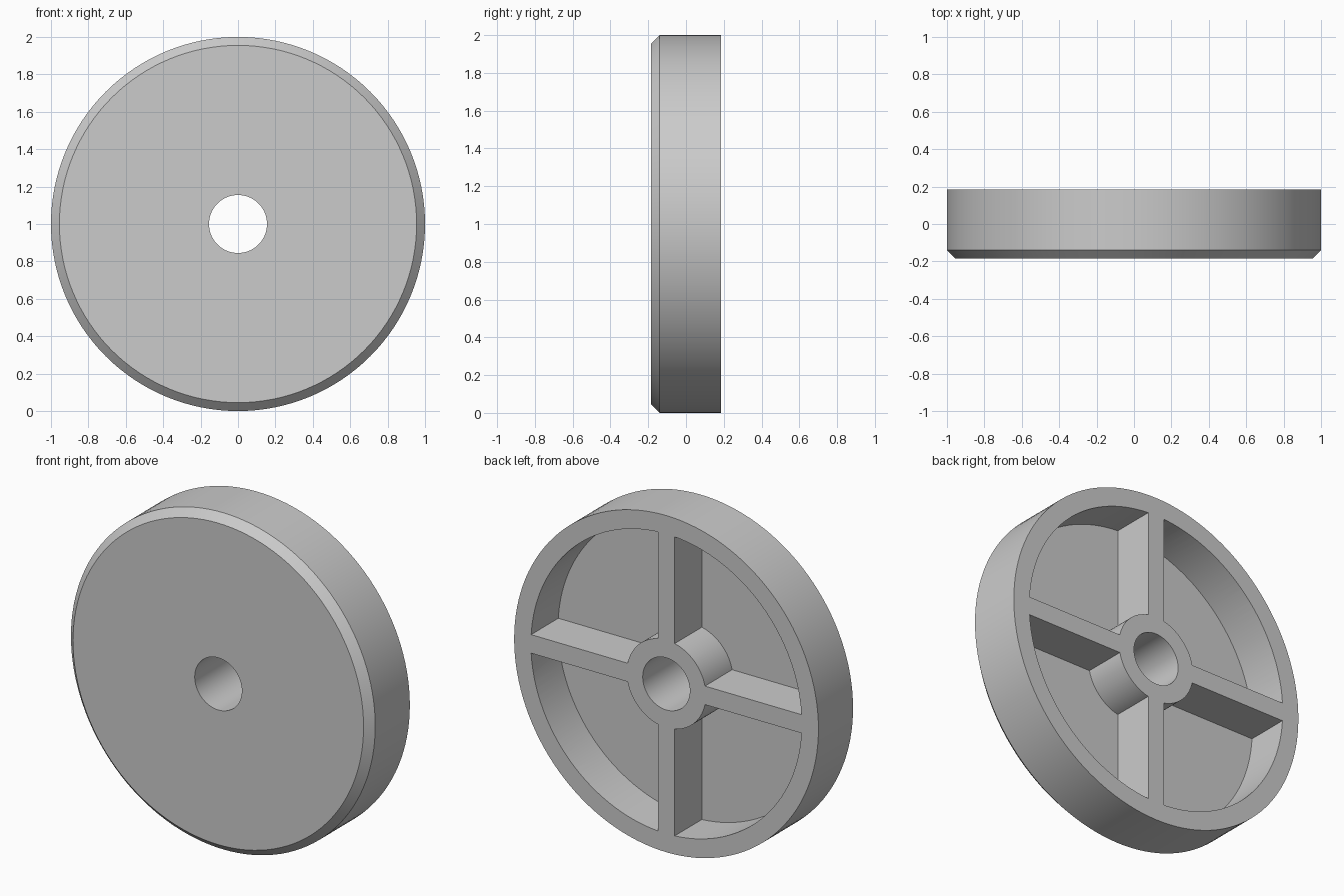
import bpy, bmesh
from math import pi, sin, cos, asin, radians
from mathutils import Vector

if "Cube" in bpy.data.objects:
    bpy.data.objects.remove(bpy.data.objects["Cube"])

# Main dimensions
BACK, FRONT, FLOOR = 0.185, -0.185, -0.07
OUTER, RIM, HUB, BORE = 1.0, 0.89, 0.26, 0.155
CHAMFER, RIB_HALF = 0.045, 0.055
CENTRE = Vector((0, 0, 1))
SIDES = 128


def make_object(name, bm):
    bmesh.ops.recalc_face_normals(bm, faces=bm.faces)
    mesh = bpy.data.meshes.new(name)
    bm.to_mesh(mesh)
    bm.free()
    obj = bpy.data.objects.new(name, mesh)
    bpy.context.collection.objects.link(obj)
    return obj


def lathe(name, profile):
    """Spin a closed (radius, y) profile around the axle."""
    bm = bmesh.new()
    rings = []
    for i in range(SIDES):
        a = 2 * pi * i / SIDES
        rings.append([bm.verts.new(CENTRE + Vector((r * cos(a), y, r * sin(a))))
                      for r, y in profile])
    n = len(profile)
    for i, ring in enumerate(rings):
        after = rings[(i + 1) % SIDES]
        for j in range(n):
            k = (j + 1) % n
            bm.faces.new((ring[j], ring[k], after[k], after[j]))
    return make_object(name, bm)


def arc(radius, turn, steps):
    """Quarter arc stopping short of the ribs on both sides."""
    gap = asin(RIB_HALF / radius)
    angles = [gap + (pi / 2 - 2 * gap) * i / steps for i in range(steps + 1)]
    return [CENTRE + Vector((radius * cos(a + turn), FLOOR, radius * sin(a + turn)))
            for a in angles]


def pocket_cutter():
    """Four ring sectors that hollow out the back between the ribs."""
    bm = bmesh.new()
    for quarter in range(4):
        turn = quarter * pi / 2
        outline = arc(RIM, turn, 32) + arc(HUB, turn, 24)[::-1]
        face = bm.faces.new([bm.verts.new(p) for p in outline])
        extruded = bmesh.ops.extrude_face_region(bm, geom=[face], use_keep_orig=True)
        top = [v for v in extruded["geom"] if isinstance(v, bmesh.types.BMVert)]
        bmesh.ops.translate(bm, verts=top, vec=(0, BACK - FLOOR + 0.1, 0))
    return make_object("pocket_cutter", bm)


# Bored disc with a chamfered front edge
wheel = lathe("wheel", [
    (BORE, FRONT), (OUTER - CHAMFER, FRONT), (OUTER, FRONT + CHAMFER),
    (OUTER, BACK), (BORE, BACK)])

# Pockets leave the rim, hub and four ribs standing
cutter = pocket_cutter()
cutter.hide_render = True
cut = wheel.modifiers.new("pockets", "BOOLEAN")
cut.operation = "DIFFERENCE"
cut.solver = "EXACT"
cut.object = cutter
bpy.ops.object.select_all(action="DESELECT")
wheel.select_set(True)
bpy.context.view_layer.objects.active = wheel
bpy.ops.object.modifier_apply(modifier=cut.name)
bpy.data.objects.remove(cutter)

# Single plain grey
grey = bpy.data.materials.new("light_grey")
grey.use_nodes = True
colour = (0.6, 0.6, 0.6, 1)
grey.diffuse_color = colour
grey.node_tree.nodes["Principled BSDF"].inputs["Base Color"].default_value = colour
wheel.data.materials.clear()
wheel.data.materials.append(grey)

# Smooth round walls, crisp edges
bpy.ops.object.shade_smooth_by_angle(angle=radians(30))
